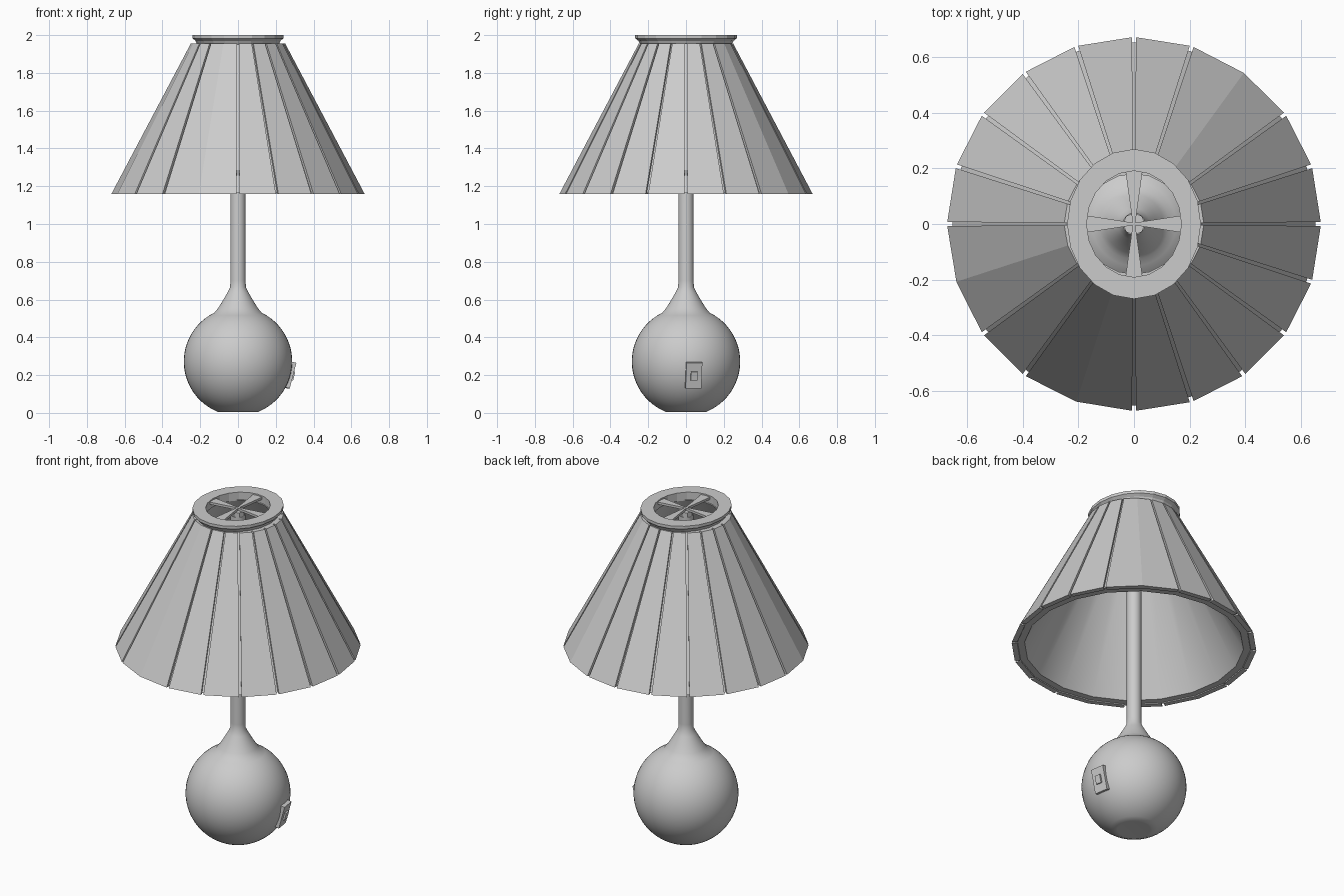
import bpy, bmesh, math
from mathutils import Matrix, Vector

cube = bpy.data.objects.get("Cube")
if cube:
    bpy.data.objects.remove(cube)

grey = bpy.data.materials.new("plain grey")
grey.use_nodes = True
grey.diffuse_color = (0.6, 0.6, 0.6, 1)
grey.node_tree.nodes["Principled BSDF"].inputs["Base Color"].default_value = (0.6, 0.6, 0.6, 1)


def finish(bm, name, smooth=None):
    """Turn a bmesh into a named grey object."""
    bmesh.ops.recalc_face_normals(bm, faces=bm.faces)
    mesh = bpy.data.meshes.new(name)
    bm.to_mesh(mesh)
    bm.free()
    mesh.materials.append(grey)
    obj = bpy.data.objects.new(name, mesh)
    bpy.context.collection.objects.link(obj)
    if smooth:
        bpy.ops.object.select_all(action='DESELECT')
        obj.select_set(True)
        bpy.context.view_layer.objects.active = obj
        bpy.ops.object.shade_smooth_by_angle(angle=math.radians(smooth))
    return obj


def lathe(name, profile, sides, closed=False, smooth=None, scale_y=1):
    """Spin a radius/height profile round the z axis."""
    bm = bmesh.new()
    rings = []
    for r, z in profile:
        angles = [math.pi / 2 + math.tau * i / sides for i in range(sides)]
        rings.append([bm.verts.new((r * math.cos(a), r * scale_y * math.sin(a), z)) for a in angles])
    pairs = list(zip(rings, rings[1:]))
    if closed:
        pairs.append((rings[-1], rings[0]))
    else:
        bm.faces.new(rings[0])
        bm.faces.new(rings[-1])
    for low, high in pairs:
        for i in range(sides):
            j = (i + 1) % sides
            bm.faces.new((low[i], low[j], high[j], high[i]))
    return finish(bm, name, smooth)


def prism(bm, bottom, top):
    """Join two matching outlines into a solid."""
    low = [bm.verts.new(p) for p in bottom]
    high = [bm.verts.new(p) for p in top]
    bm.faces.new(low)
    bm.faces.new(high)
    for i in range(len(low)):
        j = (i + 1) % len(low)
        bm.faces.new((low[i], low[j], high[j], high[i]))


# Round base flowing through a neck into the pole
RADIUS, CENTRE = 0.287, 0.272
profile = [(0.09, 0.005)]
for i in range(25):
    a = math.radians(-69 + i * 133 / 24)
    profile.append((RADIUS * math.cos(a), CENTRE + RADIUS * math.sin(a)))
profile += [(0.105, 0.555), (0.08, 0.595), (0.057, 0.635), (0.042, 0.665), (0.04, 0.7), (0.04, 1.95)]
lathe("base_and_pole", profile, 48, smooth=40)

# Inner cone of the shade
BOTTOM, TOP = 1.165, 1.955
lathe("shade_lining", [(0.6, BOTTOM), (0.652, BOTTOM), (0.235, TOP), (0.18, TOP)], 20, closed=True, smooth=30)

# Outer panels, separated by grooves at most seams
bm = bmesh.new()
PANELS = 20
plain_seams = {3, 11, 14}


def on_seam(i, r, z, side):
    a = math.radians(i * 360 / PANELS)
    gap = 0 if i % PANELS in plain_seams else 0.006 * side * (0.5 + r)
    out = Vector((math.cos(a), math.sin(a), 0))
    across = Vector((-math.sin(a), math.cos(a), 0))
    return out * r + across * gap + Vector((0, 0, z))


for i in range(PANELS):
    inner, outer = [
        [on_seam(i, rb, BOTTOM - 0.005, 1), on_seam(i + 1, rb, BOTTOM - 0.005, -1),
         on_seam(i + 1, rt, TOP, -1), on_seam(i, rt, TOP, 1)]
        for rb, rt in ((0.64, 0.225), (0.67, 0.25))]
    prism(bm, inner, outer)
finish(bm, "shade_panels")

# Oval collar on top of the shade
lathe("top_collar", [(0.17, 1.95), (0.215, 1.95), (0.225, 1.97), (0.24, 1.983), (0.24, 2.0), (0.17, 2.0)],
      20, closed=True, scale_y=1.12)

# Four tapered spokes under the collar
bm = bmesh.new()
for k in range(4):
    reach = 0.2 if k % 2 else 0.18
    turn = Matrix.Rotation(k * math.pi / 2, 3, 'Z')
    outline = [(0, -0.004), (reach, -0.032), (reach, 0.032), (0, 0.004)]
    prism(bm, [turn @ Vector((x, y, 1.978)) for x, y in outline],
          [turn @ Vector((x, y, 1.992)) for x, y in outline])
finish(bm, "spokes")
lathe("spoke_hub", [(0.04, 1.95), (0.04, 1.978)], 8)

# Switch plate and button on the left of the base, lying against the sphere
normal = Vector((0.95, 0.14, -0.25)).normalized()
across = Vector((0, 0, 1)).cross(normal).normalized()
up = normal.cross(across)
middle = Vector((0, 0, CENTRE))


def slab(name, width, height, near, far):
    bm = bmesh.new()
    sheets = []
    for d in (near, far):
        sheets.append([middle + normal * d + across * u * width / 2 + up * v * height / 2
                       for u, v in ((-1, -1), (1, -1), (1, 1), (-1, 1))])
    prism(bm, *sheets)
    finish(bm, name)


slab("switch_plate", 0.085, 0.14, 0.25, 0.298)
slab("switch_button", 0.035, 0.048, 0.29, 0.308)
